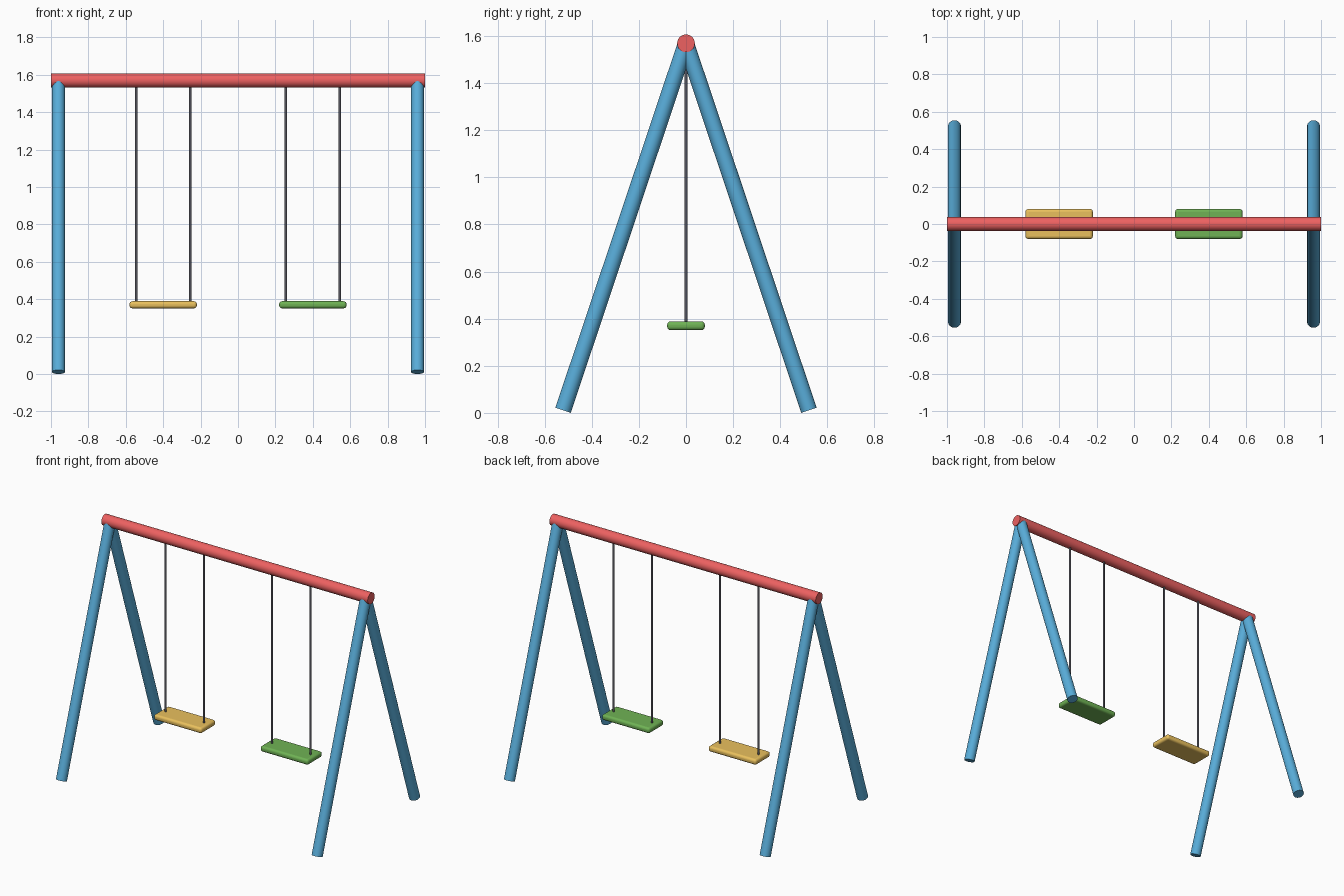
import bpy
from mathutils import Vector

if "Cube" in bpy.data.objects:
    bpy.data.objects.remove(bpy.data.objects["Cube"])

BEAM_Z, FOOT_Z, FOOT_Y = 1.569, 0.011, 0.522


def material(name, color):
    m = bpy.data.materials.new(name)
    m.diffuse_color = (*color, 1)
    m.use_nodes = True
    m.node_tree.nodes["Principled BSDF"].inputs["Base Color"].default_value = m.diffuse_color
    return m


RED = material("red paint", (0.85, 0.12, 0.12))
BLUE = material("blue paint", (0.10, 0.42, 0.70))
GREEN = material("green plastic", (0.16, 0.45, 0.09))
YELLOW = material("yellow plastic", (0.82, 0.53, 0.11))
DARK = material("dark steel", (0.09, 0.09, 0.11))


def finish(obj, name, mat):
    obj.name = name
    obj.data.materials.append(mat)
    bpy.ops.object.shade_smooth_by_angle()


def rod(name, a, b, radius, mat, sides=32):
    a, b = Vector(a), Vector(b)
    d = b - a
    bpy.ops.mesh.primitive_cylinder_add(
        vertices=sides, radius=radius, depth=d.length, location=(a + b) / 2,
        rotation=d.to_track_quat('Z', 'Y').to_euler())
    finish(bpy.context.object, name, mat)


# Top beam
rod("top_beam", (-1, 0, BEAM_Z), (1, 0, BEAM_Z), 0.0375, RED)

# A-frame legs, meeting inside the beam
for side, x in (("left", -0.96), ("right", 0.96)):
    for end, s in (("front", -1), ("back", 1)):
        rod(f"{side}_{end}_leg", (x, s * FOOT_Y, FOOT_Z), (x, 0, BEAM_Z), 0.0345, BLUE)

# Swings: rounded seat and two hanging rods each
for side, x, mat in (("left", -0.4, YELLOW), ("right", 0.4, GREEN)):
    bpy.ops.mesh.primitive_cube_add(size=1, location=(x, 0, 0.37))
    seat = bpy.context.object
    seat.scale = (0.36, 0.16, 0.038)
    bpy.ops.object.transform_apply(location=False, rotation=False, scale=True)
    bevel = seat.modifiers.new("rounded edges", 'BEVEL')
    bevel.width = 0.015
    bevel.segments = 4
    finish(seat, f"{side}_seat", mat)
    for n, dx in (("outer", 0.144), ("inner", -0.144)):
        px = x + (dx if x > 0 else -dx)
        rod(f"{side}_{n}_hanger", (px, 0, 0.37), (px, 0, BEAM_Z), 0.007, DARK, 16)
